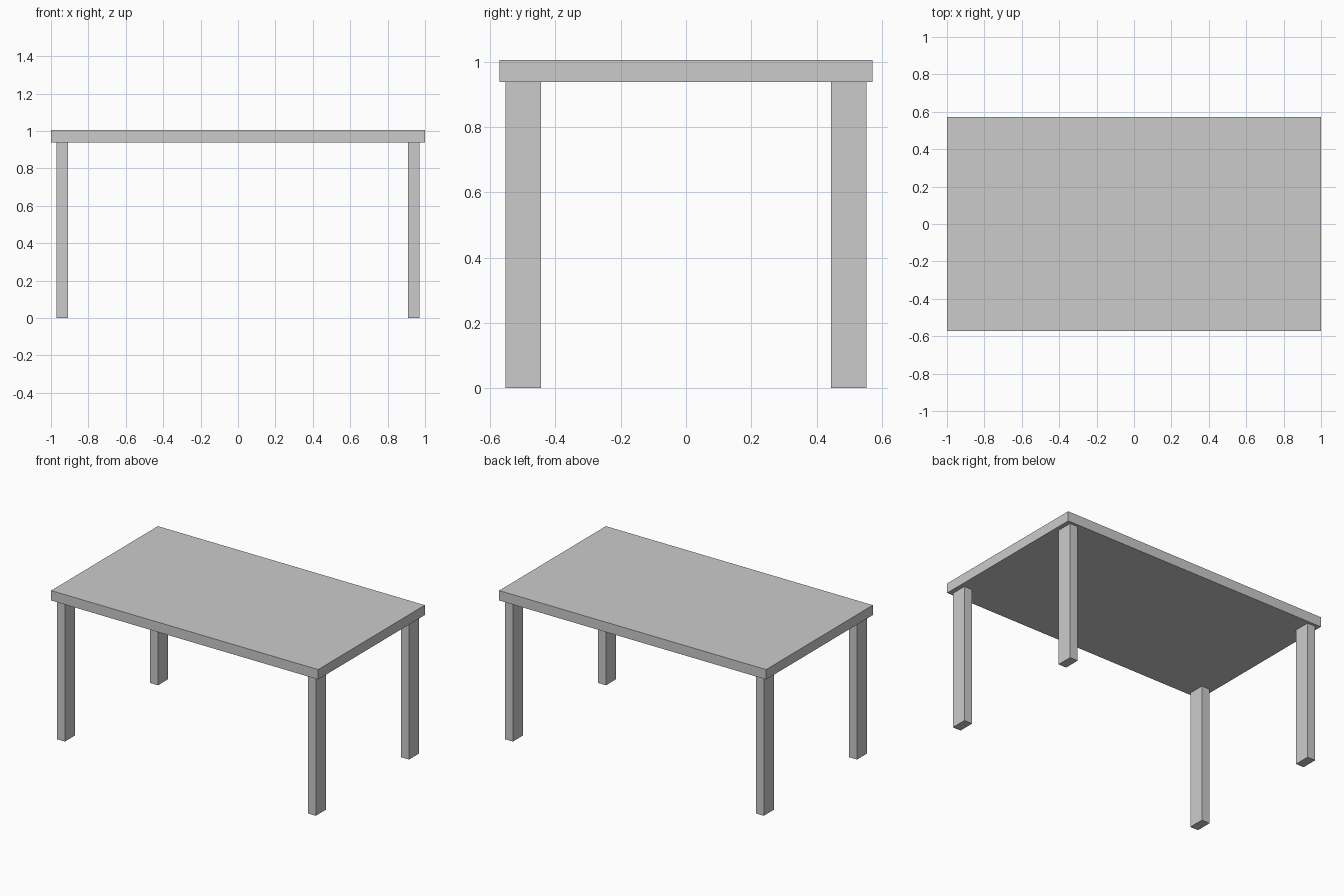
import bpy

if "Cube" in bpy.data.objects:
    bpy.data.objects.remove(bpy.data.objects["Cube"])


def box(name, x, y, z):
    """Box from (min, max) ranges on each axis."""
    bpy.ops.mesh.primitive_cube_add(size=1, location=[(a + b) / 2 for a, b in (x, y, z)])
    ob = bpy.context.object
    ob.name = name
    ob.scale = [b - a for a, b in (x, y, z)]
    bpy.ops.object.transform_apply(location=False, rotation=False, scale=True)
    return ob


TOP_Z = 1.005
UNDERSIDE_Z = 0.938

# Tabletop slab
box("tabletop", (-1, 1), (-0.571, 0.571), (UNDERSIDE_Z, TOP_Z))

# Four rectangular legs, wider in depth than in width
for side, sx in (("left", -1), ("right", 1)):
    for end, sy in (("front", -1), ("back", 1)):
        xs = sorted((sx * 0.91, sx * 0.97))
        ys = sorted((sy * 0.444, sy * 0.553))
        box(f"{end}_{side}_leg", xs, ys, (0, UNDERSIDE_Z))
